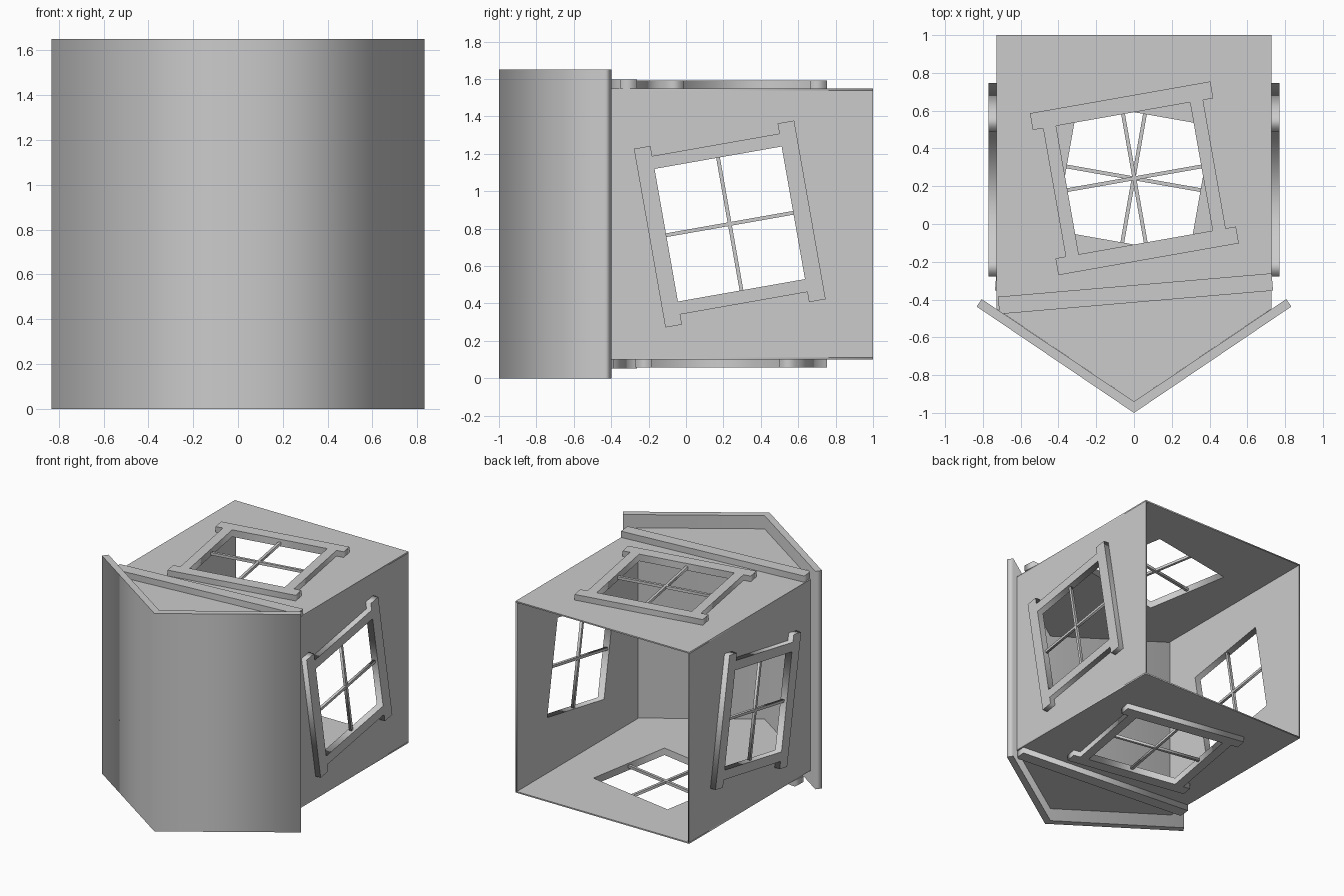
import bpy
from math import radians, sin, cos
from mathutils import Matrix

if "Cube" in bpy.data.objects:
    bpy.data.objects.remove(bpy.data.objects["Cube"])

W = 0.727            # half width of the house
Z0, Z1 = 0.10, 1.55  # outer faces of the two gable walls
T = 0.01             # wall thickness
FD = 0.043           # how far the window frames stand out

TO_XY = Matrix.Identity(4)
TO_YZ = Matrix(((0, 0, 1, 0), (1, 0, 0, 0), (0, 1, 0, 0), (0, 0, 0, 1)))


def plate(name, loops, lo, hi, basis=TO_XY):
    """Flat plate with holes, from lo to hi along the basis normal."""
    cu = bpy.data.curves.new(name, 'CURVE')
    cu.dimensions = '2D'
    cu.fill_mode = 'BOTH'
    cu.extrude = (hi - lo) / 2
    for pts in loops:
        sp = cu.splines.new('POLY')
        sp.points.add(len(pts) - 1)
        for p, (a, b) in zip(sp.points, pts):
            p.co = (a, b, 0, 1)
        sp.use_cyclic_u = True
    ob = bpy.data.objects.new(name, cu)
    bpy.context.collection.objects.link(ob)
    bpy.ops.object.select_all(action='DESELECT')
    ob.select_set(True)
    bpy.context.view_layer.objects.active = ob
    bpy.ops.object.convert(target='MESH')
    ob = bpy.context.object
    ob.data.transform(basis @ Matrix.Translation((0, 0, (lo + hi) / 2)))
    return ob


def rect(a, b):
    return [(-a, -b), (a, -b), (a, b), (-a, b)]


def place(pts, angle, centre, flip=1):
    c, s = cos(radians(angle)), sin(radians(angle))
    return [(flip * (centre[0] + c * u - s * v), centre[1] + s * u + c * v) for u, v in pts]


# Window outlines: opening, frame with protruding ends, glazing bars
OPENING = rect(0.345, 0.36)
FRAME = [(-.435, -.485), (-.345, -.485), (-.345, -.43), (.345, -.43), (.345, -.485), (.435, -.485),
         (.435, .485), (.345, .485), (.345, .43), (-.345, .43), (-.345, .485), (-.435, .485)]
BARS = (rect(0.35, 0.01), rect(0.01, 0.365))


def wall_with_window(name, outline, wall, out, basis, angle, centre, flip=1):
    """wall = outer surface position, out = +1/-1 outward direction."""
    hole = place(OPENING, angle, centre, flip)

    def span(a, b):
        return sorted((wall + out * a, wall + out * b))
    plate(name + "_wall", [outline, hole], *span(-T, 0), basis)
    plate(name + "_window_frame", [place(FRAME, angle, centre, flip), hole], *span(0, FD), basis)
    for i, bar in enumerate(BARS):
        plate(f"{name}_glazing_bar_{i}", [place(bar, angle, centre, flip)],
              *span(0.002, 0.022 + 0.001 * i), basis)


# Side walls
side = [(-0.45, Z0 + T), (1, Z0 + T), (1, Z1 - T), (-0.45, Z1 - T)]
for name, s in (("right", 1), ("left", -1)):
    wall_with_window(name, side, s * W, s, TO_YZ, 10, (0.234, 0.825))

# Gable walls with slanted beams, the lower one mirrored
gable = [(-W, 1), (-W, -0.45), (0, -0.94), (W, -0.45), (W, 1)]
for name, z, s, flip in (("upper_gable", Z1, 1, 1), ("lower_gable", Z0, -1, -1)):
    wall_with_window(name, gable, z, s, TO_XY, 100, (0.002, 0.242), flip)
    beam = place(rect(0.727, 0.046), 4.9, (0.008, -0.369), flip)
    plate(name + "_beam", [beam], *sorted((z, z + s * 0.047)))

# Folded roof
roof = [(0, -1), (0.833, -0.437), (0.806, -0.398), (0, -0.94), (-0.806, -0.398), (-0.833, -0.437)]
plate("roof", [roof], 0, 1.65)
